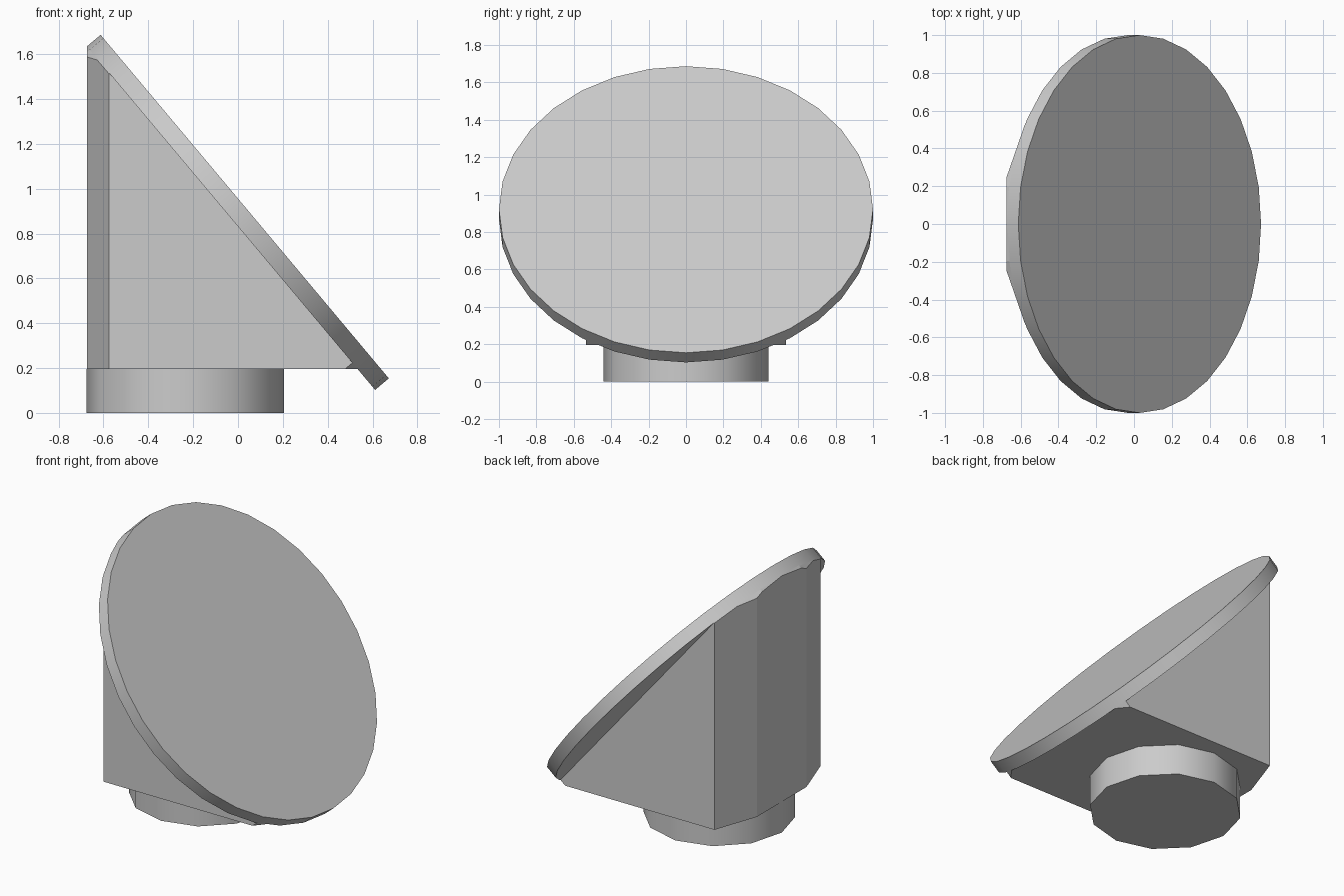
import bpy, bmesh, math
from mathutils import Matrix, Vector

if "Cube" in bpy.data.objects:
    bpy.data.objects.remove(bpy.data.objects["Cube"])

grey = bpy.data.materials.new("plain_grey")
grey.use_nodes = True
colour = (0.6, 0.6, 0.6, 1)
grey.diffuse_color = colour
grey.node_tree.nodes["Principled BSDF"].inputs["Base Color"].default_value = colour

SIDES, THICK = 32, 0.08
TILT = Matrix.Rotation(math.radians(50), 4, 'Y')
NORMAL = TILT @ Vector((0, 0, 1))
DISC_TOP = Vector((0.03, 0, 0.92))
DISC_UNDER = DISC_TOP - NORMAL * THICK
BASE_TOP = 0.195


def finish(bm, name, smooth):
    bmesh.ops.recalc_face_normals(bm, faces=bm.faces)
    mesh = bpy.data.meshes.new(name)
    bm.to_mesh(mesh)
    bm.free()
    mesh.materials.append(grey)
    obj = bpy.data.objects.new(name, mesh)
    bpy.context.collection.objects.link(obj)
    if smooth:
        bpy.ops.object.select_all(action='DESELECT')
        obj.select_set(True)
        bpy.context.view_layer.objects.active = obj
        bpy.ops.object.shade_smooth_by_angle(angle=math.radians(35))
    return obj


def cylinder(name, sides, radius, depth, matrix):
    bm = bmesh.new()
    bmesh.ops.create_cone(bm, cap_ends=True, segments=sides, radius1=radius,
                          radius2=radius, depth=depth, matrix=matrix)
    return finish(bm, name, True)


def slice_off(bm, point, normal):
    geom = bm.verts[:] + bm.edges[:] + bm.faces[:]
    bmesh.ops.bisect_plane(bm, geom=geom, dist=1e-5, plane_co=point,
                           plane_no=normal, clear_outer=True)
    rim = [e for e in bm.edges if e.is_boundary]
    if rim:
        bmesh.ops.holes_fill(bm, edges=rim, sides=0)


# Round foot
cylinder("base", 12, 0.44, BASE_TOP, Matrix.Translation((-0.235, 0, BASE_TOP / 2)))

# Tilted round plate
cylinder("tilted_disc", SIDES, 1, THICK,
         Matrix.Translation((DISC_TOP + DISC_UNDER) / 2) @ TILT)

# Wedge body: upright prism with a faceted back
half = [(0.75, 0.535), (-0.575, 0.535), (-0.674, 0.25)]
outline = half + [(x, -y) for x, y in reversed(half)]
bm = bmesh.new()
foot = bm.faces.new([bm.verts.new((x, y, BASE_TOP)) for x, y in outline])
top = bmesh.ops.extrude_face_region(bm, geom=[foot], use_keep_orig=True)["geom"]
bmesh.ops.translate(bm, vec=(0, 0, 1.7),
                    verts=[v for v in top if isinstance(v, bmesh.types.BMVert)])
bmesh.ops.recalc_face_normals(bm, faces=bm.faces)

# Trim the body under the plate and flush with its rim
slice_off(bm, DISC_UNDER + NORMAL * 0.005, NORMAL)
for i in range(SIDES):
    a = (i + 0.5) * math.tau / SIDES
    out = TILT @ Vector((math.cos(a), math.sin(a), 0))
    slice_off(bm, DISC_UNDER + out * math.cos(math.pi / SIDES), out)
finish(bm, "wedge_body", False)
